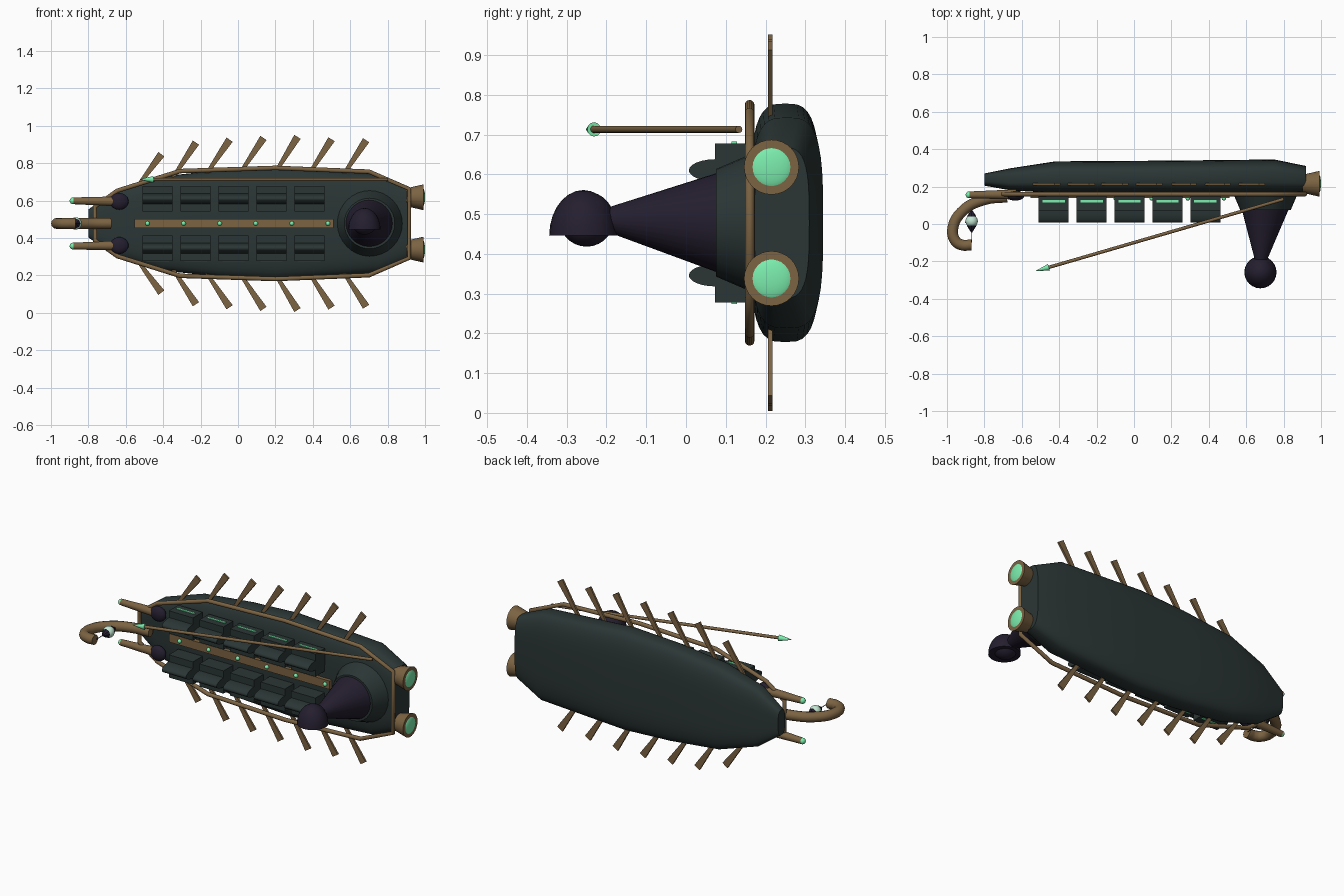
import bpy, bmesh
from math import cos, sin, pi, copysign
from mathutils import Vector

if "Cube" in bpy.data.objects:
    bpy.data.objects.remove(bpy.data.objects["Cube"])

ZC = 0.478  # long axis height, everything mirrors about it


def material(name, rgb):
    m = bpy.data.materials.new(name)
    m.diffuse_color = (*rgb, 1)
    m.use_nodes = True
    m.node_tree.nodes["Principled BSDF"].inputs["Base Color"].default_value = m.diffuse_color
    return m


TEAL = material("dark teal", (0.024, 0.037, 0.036))
BROWN = material("bronze", (0.2, 0.125, 0.055))
PURPLE = material("dark purple", (0.018, 0.013, 0.028))
GREEN = material("glow green", (0.2, 0.85, 0.42))
PALE = material("pale lamp", (0.55, 0.8, 0.65))


def smooth(o, angle=0.6):
    bpy.ops.object.select_all(action='DESELECT')
    o.select_set(True)
    bpy.context.view_layer.objects.active = o
    bpy.ops.object.shade_smooth_by_angle(angle=angle)


def from_bmesh(name, bm, mat, round_=False):
    bmesh.ops.recalc_face_normals(bm, faces=bm.faces)
    me = bpy.data.meshes.new(name)
    bm.to_mesh(me)
    bm.free()
    o = bpy.data.objects.new(name, me)
    bpy.context.collection.objects.link(o)
    me.materials.append(mat)
    if round_:
        smooth(o)
    return o


def cone(name, a, b, r1, r2, mat, n=24):
    a, b = Vector(a), Vector(b)
    bm = bmesh.new()
    bmesh.ops.create_cone(bm, cap_ends=True, segments=n, radius1=r1, radius2=r2, depth=(b - a).length)
    o = from_bmesh(name, bm, mat, n > 8)
    o.location = (a + b) / 2
    o.rotation_euler = (b - a).to_track_quat('Z', 'Y').to_euler()
    return o


def ball(name, c, r, mat, scale=(1, 1, 1)):
    bm = bmesh.new()
    bmesh.ops.create_uvsphere(bm, u_segments=24, v_segments=14, radius=r)
    o = from_bmesh(name, bm, mat, True)
    o.location, o.scale = c, scale
    return o


def box(name, c, size, mat):
    bm = bmesh.new()
    bmesh.ops.create_cube(bm, size=1)
    bmesh.ops.scale(bm, vec=size, verts=bm.verts)
    o = from_bmesh(name, bm, mat)
    o.location = c
    return o


def tube(name, pts, r, mat, cyclic=False, kind='POLY'):
    cu = bpy.data.curves.new(name, 'CURVE')
    cu.dimensions = '3D'
    cu.bevel_depth, cu.bevel_resolution, cu.use_fill_caps = r, 4, True
    s = cu.splines.new(kind)
    if kind == 'BEZIER':
        s.bezier_points.add(len(pts) - 1)
        for p, q in zip(s.bezier_points, pts):
            p.co = q
            p.handle_left_type = p.handle_right_type = 'AUTO'
    else:
        s.points.add(len(pts) - 1)
        for p, q in zip(s.points, pts):
            p.co = (*q, 1)
    s.use_cyclic_u = cyclic
    cu.materials.append(mat)
    o = bpy.data.objects.new(name, cu)
    bpy.context.collection.objects.link(o)
    return o


# hull: rounded cross-sections (x, half width, deck y, keel y) lofted along x
sections = [(-0.80, 0.075, 0.205, 0.27), (-0.66, 0.175, 0.18, 0.298), (-0.42, 0.25, 0.165, 0.335),
            (-0.1, 0.285, 0.162, 0.337), (0.2, 0.3, 0.16, 0.339), (0.75, 0.265, 0.162, 0.345),
            (0.92, 0.19, 0.172, 0.31)]
bm = bmesh.new()
rings = []
for x, w, y0, y1 in sections:
    ring = []
    for i in range(40):
        c, s = cos(2 * pi * i / 40), sin(2 * pi * i / 40)
        ring.append(bm.verts.new((x, (y0 + y1) / 2 + (y1 - y0) / 2 * copysign(abs(s) ** 0.6, s),
                                  ZC + w * copysign(abs(c) ** 0.6, c))))
    rings.append(ring)
for a, b in zip(rings, rings[1:]):
    for i in range(40):
        j = (i + 1) % 40
        bm.faces.new((a[i], a[j], b[j], b[i]))
bm.faces.new(rings[0])
bm.faces.new(rings[-1])
from_bmesh("hull", bm, TEAL, True)

# gunwale rail around the deck
half = [(-0.765, 0.09), (-0.645, 0.175), (-0.31, 0.28), (0.2, 0.297), (0.7, 0.277), (0.915, 0.185)]
tube("deck_rail", [(x, 0.16, ZC + w) for x, w in half] +
     [(x, 0.16, ZC - w) for x, w in reversed(half)], 0.012, BROWN, True)

# centre plank with glowing studs
box("centre_plank", (-0.022, 0.155, ZC), (1.065, 0.03, 0.05), BROWN)
for i in range(6):
    ball("plank_stud", (-0.484 + 0.193 * i, 0.137, ZC), 0.012, GREEN)

# two rows of deck cabins with curved roof ridges and lit windows
for i in range(5):
    x = -0.43 + 0.203 * i
    for s in (1, -1):
        z = ZC + s * 0.132
        box("cabin", (x, 0.118, z), (0.16, 0.09, 0.136), TEAL)
        roof = cone("cabin_roof", (x - 0.08, 0.075, z), (x + 0.08, 0.075, z), 1, 1, TEAL)
        roof.rotation_euler = (0, pi / 2, 0)
        roof.scale = (0.028, 0.068, 1)
        box("cabin_window", (x, 0.121, z + s * 0.067), (0.12, 0.014, 0.01), GREEN)

# side oars: thin flat blades widening to the tip
roots = [(-0.51, 0.235), (-0.325, 0.28), (-0.145, 0.3), (0.035, 0.305), (0.22, 0.305), (0.4, 0.295), (0.58, 0.285)]
tips = [(-0.41, 0.37), (-0.225, 0.432), (-0.045, 0.448), (0.136, 0.457), (0.318, 0.463), (0.5, 0.45), (0.685, 0.445)]
for r, t in zip(roots, tips):
    for s in (1, -1):
        a, b = Vector((r[0], 0, r[1] * s)), Vector((t[0], 0, t[1] * s))
        d = (b - a).normalized()
        n = Vector((d.z, 0, -d.x))
        a -= d * 0.05
        bm = bmesh.new()
        f = bm.faces.new([bm.verts.new(p + Vector((0, 0.206, ZC))) for p in
                          (a - n * 0.008, a + n * 0.008, b + n * 0.02, b - n * 0.02)])
        ext = bmesh.ops.extrude_face_region(bm, geom=[f])["geom"]
        bmesh.ops.translate(bm, vec=(0, 0.012, 0), verts=[v for v in ext if isinstance(v, bmesh.types.BMVert)])
        from_bmesh("oar", bm, BROWN)

# bow guns and stern thrusters, mirrored
for s in (1, -1):
    z = ZC + s * 0.118
    ball("gun_mount", (-0.635, 0.152, z), 0.045, PURPLE, (1.1, 0.6, 1))
    cone("gun_barrel", (-0.63, 0.158, z), (-0.88, 0.156, z + s * 0.003), 0.027, 0.018, BROWN)
    ball("gun_tip", (-0.882, 0.156, z + s * 0.003), 0.018, GREEN)
    z = ZC + s * 0.14
    cone("thruster", (0.9, 0.215, z), (0.992, 0.215, z), 0.048, 0.069, BROWN, 32)
    ball("thruster_glow", (0.985, 0.215, z), 0.054, GREEN, (0.28, 1, 1))

# curved bow hook with hanging lantern
hook = [(-0.68, 0.145, ZC), (-0.80, 0.13, ZC), (-0.91, 0.075, ZC), (-0.968, -0.02, ZC),
        (-0.955, -0.09, ZC), (-0.92, -0.112, ZC), (-0.87, -0.112, ZC)]
tube("bow_hook", hook, 0.029, BROWN, kind='BEZIER')
LX = -0.868
tube("lantern_chain", [(LX, -0.1, ZC), (LX, 0.06, ZC)], 0.002, PURPLE)
ball("lantern", (LX, 0.015, ZC), 0.033, PALE)
for s in (1, -1):
    cone("lantern_cap", (LX, 0.015 + s * 0.024, ZC), (LX, 0.015 + s * 0.06, ZC), 0.026, 0.003, PURPLE, 8)
ball("lantern_spark", (LX - 0.004, 0.01, ZC), 0.033, GREEN, (1, 0.3, 0.3))

# tower: flared foot, leaning cone, round head with a half-dome hood
cone("tower_foot", (0.703, 0.175, ZC), (0.703, 0.075, ZC), 0.178, 0.135, TEAL, 32)
cone("tower_spire", (0.703, 0.14, ZC), (0.677, -0.205, ZC + 0.008), 0.146, 0.028, PURPLE, 32)
ball("tower_head", (0.676, -0.25, 0.487), 0.069, PURPLE)
bm = bmesh.new()
bmesh.ops.create_uvsphere(bm, u_segments=24, v_segments=14, radius=0.086)
cut = bmesh.ops.bisect_plane(bm, geom=bm.verts[:] + bm.edges[:] + bm.faces[:], plane_co=(0, 0, 0),
                             plane_no=(0, 0, 1), clear_inner=True)
bmesh.ops.holes_fill(bm, edges=[e for e in bm.edges if e.is_boundary])
hood = from_bmesh("tower_hood", bm, PURPLE, True)
hood.location, hood.scale = (0.676, -0.258, 0.446), (1, 1, 1.33)

# long boom with glowing point
cone("boom", (0.8, 0.133, 0.713), (-0.47, -0.236, 0.713), 0.009, 0.009, BROWN, 12)
cone("boom_point", (-0.455, -0.231, 0.713), (-0.525, -0.251, 0.713), 0.018, 0.001, GREEN, 12)
